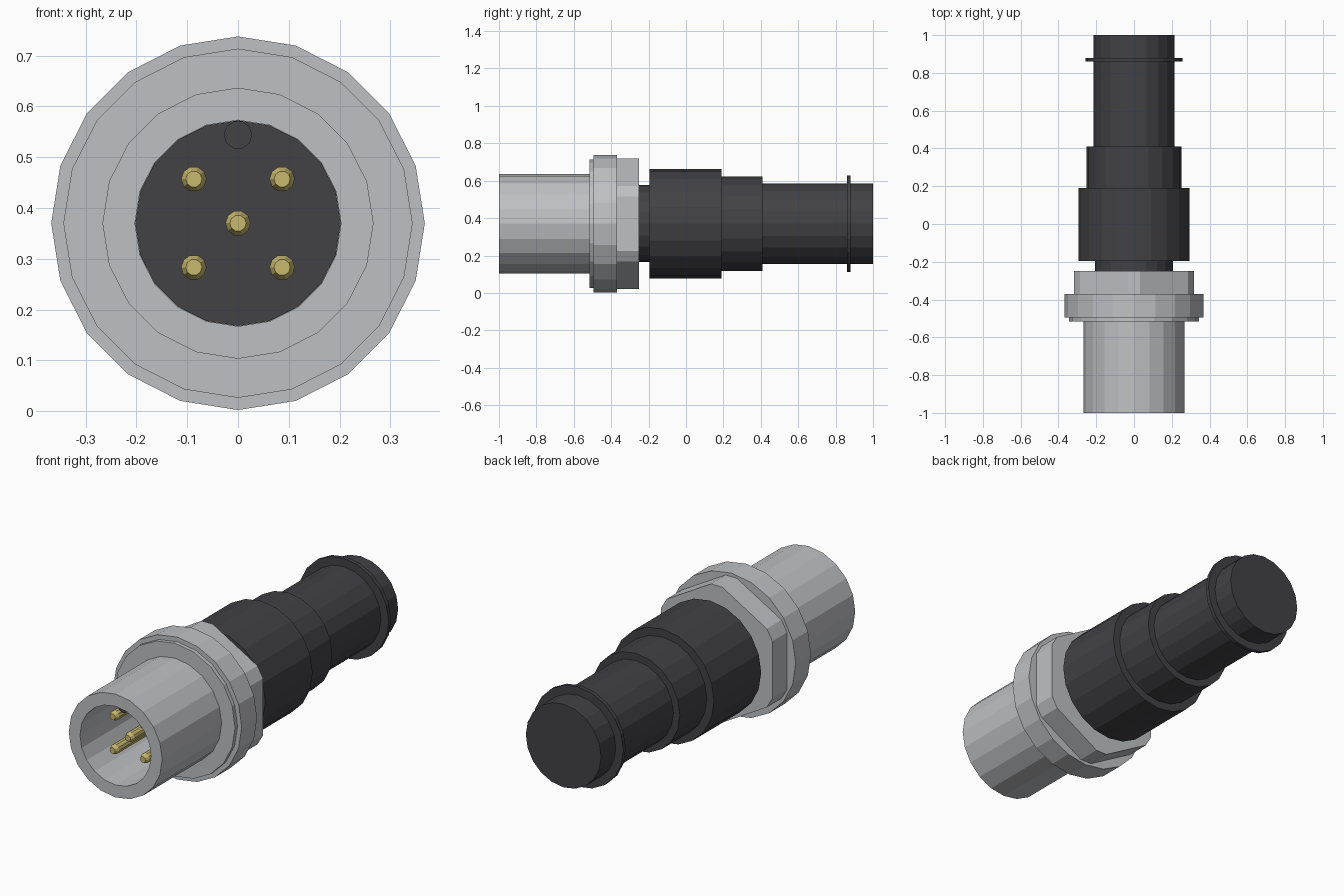
import bpy, bmesh, math

cube = bpy.data.objects.get("Cube")
if cube:
    bpy.data.objects.remove(cube, do_unlink=True)

AXIS_Z = 0.37   # height of the connector's long axis


def material(name, rgb):
    m = bpy.data.materials.new(name)
    m.use_nodes = True
    m.diffuse_color = (*rgb, 1)
    m.node_tree.nodes["Principled BSDF"].inputs["Base Color"].default_value = (*rgb, 1)
    return m


silver = material("silver metal", (0.52, 0.53, 0.55))
black = material("black plastic", (0.054, 0.054, 0.061))
gold = material("gold contact", (0.58, 0.48, 0.16))


def circle(sides):
    return [2 * math.pi * i / sides for i in range(sides)]


def sweep(name, profile, mat, angles, x=0, z=0, closed=False):
    """Turn a (radius, y) profile about the y direction; cap the ends unless closed."""
    bm = bmesh.new()
    rings = [[bm.verts.new((x + r * math.cos(a), y, AXIS_Z + z + r * math.sin(a)))
              for a in angles] for r, y in profile]
    pairs = list(zip(rings, rings[1:]))
    if closed:
        pairs.append((rings[-1], rings[0]))
    else:
        bm.faces.new(rings[0])
        bm.faces.new(rings[-1])
    n = len(angles)
    for a, b in pairs:
        for i in range(n):
            j = (i + 1) % n
            bm.faces.new((a[i], a[j], b[j], b[i]))
    bmesh.ops.recalc_face_normals(bm, faces=bm.faces)
    mesh = bpy.data.meshes.new(name)
    bm.to_mesh(mesh)
    bm.free()
    mesh.materials.append(mat)
    ob = bpy.data.objects.new(name, mesh)
    bpy.context.collection.objects.link(ob)
    return ob


round20 = circle(20)

# Metal sleeve, open at the front, with its stepped collar
sweep("sleeve_and_collar",
      [(0.203, -1), (0.267, -1), (0.267, -0.515), (0.344, -0.515), (0.344, -0.495),
       (0.368, -0.495), (0.368, -0.37), (0.203, -0.37)],
      silver, round20, closed=True)

# Hexagonal nut with trimmed corners
trim = math.radians(5.3)
hex_angles = [math.radians(30 + 60 * k) + s * trim for k in range(6) for s in (-1, 1)]
sweep("hex_nut", [(0.351, -0.37), (0.351, -0.25)], silver, hex_angles)

# Plastic insert that carries the contacts
sweep("contact_insert", [(0.2025, -0.52), (0.2025, -0.38)], black, round20)

# Keying rib along the top of the bore
sweep("key_rib", [(0.028, -0.94), (0.028, -0.5)], black, circle(10), z=0.174)

# Stepped plastic body with the strain relief rim
sweep("rear_body",
      [(0.206, -0.26), (0.206, -0.195), (0.293, -0.195), (0.293, 0.19),
       (0.252, 0.19), (0.252, 0.41), (0.215, 0.41), (0.215, 0.86),
       (0.258, 0.86), (0.258, 0.88), (0.215, 0.88), (0.215, 1)],
      black, round20)

# Contact pins: one in the centre and four around it
spots = [(0, 0)] + [(sx * 0.087, sz * 0.087) for sx in (-1, 1) for sz in (-1, 1)]
for i, (px, pz) in enumerate(spots):
    sweep(f"contact_pin_{i + 1}", [(0.016, -0.9), (0.025, -0.88), (0.025, -0.5)],
          gold, circle(10), x=px, z=pz)
